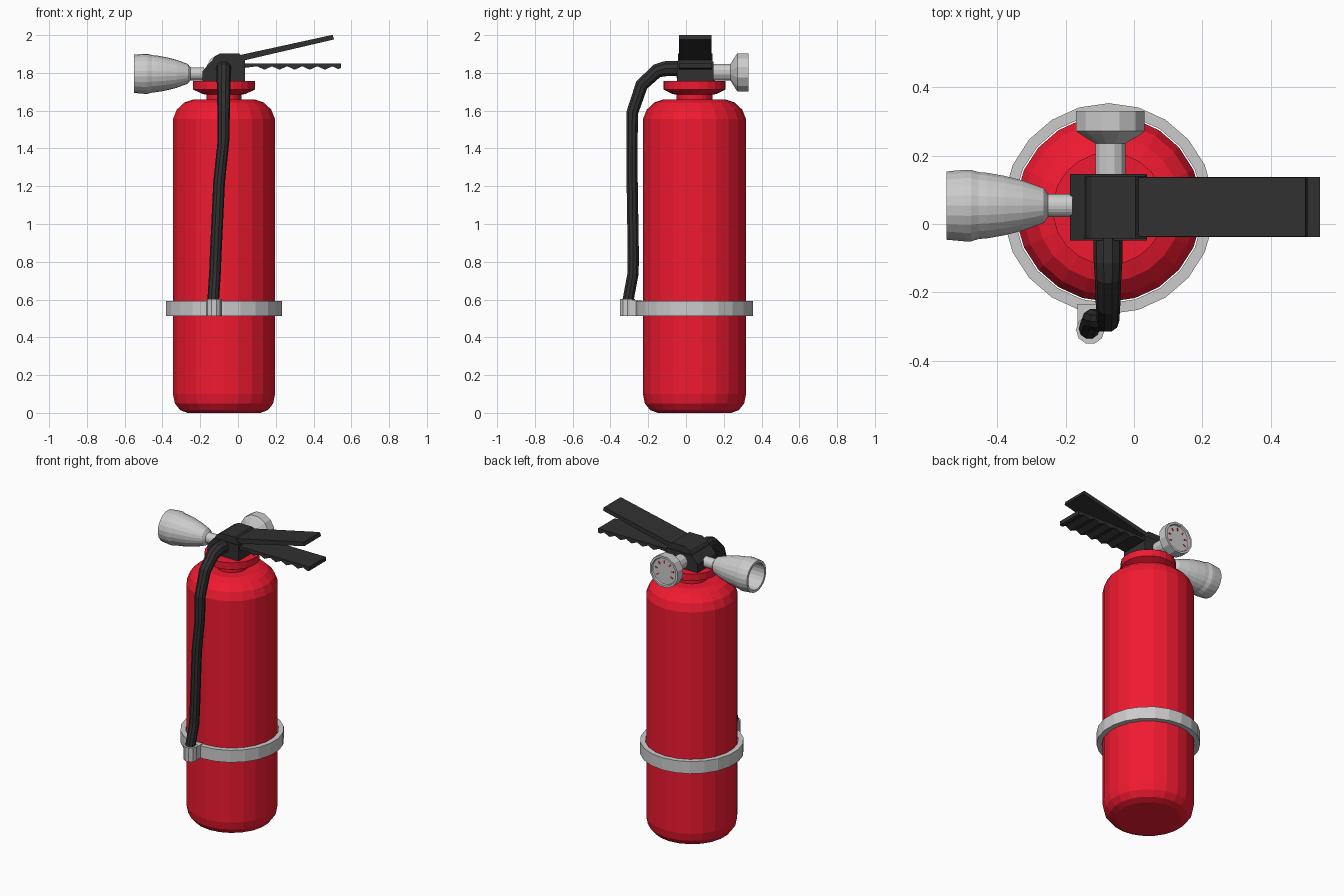
import bpy, bmesh, math
from mathutils import Vector, Matrix

if "Cube" in bpy.data.objects:
    bpy.data.objects.remove(bpy.data.objects["Cube"])


def material(name, color):
    m = bpy.data.materials.new(name)
    m.diffuse_color = color
    m.use_nodes = True
    m.node_tree.nodes["Principled BSDF"].inputs["Base Color"].default_value = m.diffuse_color
    return m


RED = material("red_paint", (0.87, 0.01, 0.03, 1))
BLACK = material("black_plastic", (0.03, 0.03, 0.03, 1))
CX, CY = -0.074, 0.045  # tank axis


def finish(bm, name, mat=None):
    bmesh.ops.recalc_face_normals(bm, faces=bm.faces)
    me = bpy.data.meshes.new(name)
    bm.to_mesh(me)
    bm.free()
    ob = bpy.data.objects.new(name, me)
    bpy.context.collection.objects.link(ob)
    if mat:
        me.materials.append(mat)
    return ob


def lathe(name, profile, segs, origin, axis=(0, 0, 1), mat=None, closed=False, phase=0.0):
    """Revolve (radius, height) points about an axis; open ends are capped."""
    rot = Vector((0, 0, 1)).rotation_difference(Vector(axis)).to_matrix()
    bm = bmesh.new()
    rings = []
    for r, h in profile:
        ring = []
        for i in range(segs):
            a = 2 * math.pi * i / segs + phase
            p = rot @ Vector((r * math.cos(a), r * math.sin(a), h))
            ring.append(bm.verts.new(p + Vector(origin)))
        rings.append(ring)
    pairs = list(zip(rings, rings[1:]))
    if closed:
        pairs.append((rings[-1], rings[0]))
    else:
        bm.faces.new(rings[0])
        bm.faces.new(rings[-1])
    for a, b in pairs:
        for i in range(segs):
            j = (i + 1) % segs
            bm.faces.new((a[i], a[j], b[j], b[i]))
    return finish(bm, name, mat)


def extrude_xz(name, outline, y0, y1, mat=None):
    """Extrude an x-z outline along y."""
    bm = bmesh.new()
    face = bm.faces.new([bm.verts.new((x, y0, z)) for x, z in outline])
    geo = bmesh.ops.extrude_face_region(bm, geom=[face])["geom"]
    verts = [g for g in geo if isinstance(g, bmesh.types.BMVert)]
    bmesh.ops.translate(bm, verts=verts, vec=(0, y1 - y0, 0))
    return finish(bm, name, mat)


# Tank with rounded base and shoulder, then the neck and collar
lathe("tank", [(0.195, 0), (0.235, 0.015), (0.263, 0.05), (0.273, 0.10),
               (0.273, 1.555), (0.253, 1.605), (0.213, 1.643), (0.162, 1.66)],
      22, (CX, CY, 0), mat=RED, phase=math.pi / 2)
lathe("neck_collar", [(0.094, 1.65), (0.094, 1.685), (0.115, 1.688), (0.165, 1.712),
                      (0.165, 1.757)],
      22, (CX, CY, 0), mat=RED, phase=math.pi / 2)

# Strap round the tank and the clip holding the hose end
lathe("strap", [(0.277, 0.512), (0.309, 0.512), (0.309, 0.592), (0.277, 0.592)],
      22, (CX, CY, 0), closed=True, phase=math.pi / 2)
lathe("hose_clip", [(0.042, 0.512), (0.042, 0.603)], 10, (-0.128, -0.31, 0))
extrude_xz("clip_bridge", [(-0.165, 0.512), (-0.09, 0.512), (-0.09, 0.597), (-0.165, 0.597)],
           -0.31, -0.235)

# Valve block
extrude_xz("valve_block", [(-0.187, 1.752), (0.038, 1.752), (0.038, 1.86), (-0.143, 1.86),
                           (-0.187, 1.81)], -0.048, 0.146, BLACK)
extrude_xz("valve_cap", [(-0.143, 1.855), (0.038, 1.855), (0.038, 1.87), (0.005, 1.903),
                         (-0.09, 1.903), (-0.125, 1.885)], -0.043, 0.14, BLACK)

# Squeeze lever, angled up
extrude_xz("squeeze_lever", [(0.0, 1.872), (0.04, 1.868), (0.508, 1.977), (0.502, 2.0),
                             (0.49, 1.999), (0.0, 1.892)], -0.037, 0.136, BLACK)

# Carry handle with finger grooves beneath
grooves = [(0.10 + 0.40 * i / 20, 1.826 + 0.009 * math.cos(2 * math.pi * i / 4))
           for i in range(21)]
extrude_xz("carry_handle", [(0.0, 1.822)] + grooves +
           [(0.53, 1.82), (0.545, 1.825), (0.545, 1.85), (0.0, 1.85)], -0.038, 0.137, BLACK)

# Hollow discharge nozzle pointing left
lathe("nozzle", [(0.034, 0.0), (0.034, 0.072), (0.052, 0.085), (0.074, 0.145), (0.088, 0.20),
                 (0.097, 0.25), (0.099, 0.275), (0.106, 0.298), (0.106, 0.315), (0.101, 0.37),
                 (0.085, 0.37), (0.085, 0.25), (0.05, 0.14)],
      22, (-0.18, 0.054, 1.795), axis=(-1, 0, 0))

# Pressure gauge at the back with a recessed dial
GAUGE = Vector((-0.069, 0.0, 1.803))
lathe("gauge", [(0.046, 0.13), (0.046, 0.236), (0.09, 0.262), (0.104, 0.272),
                (0.104, 0.331), (0.09, 0.331), (0.086, 0.321)],
      12, GAUGE, axis=(0, 1, 0), phase=math.pi / 12)

# Dial ticks in an arc
bm = bmesh.new()
for i in range(7):
    turn = Matrix.Rotation(math.radians(-120 + 40 * i), 4, 'Y')
    place = Matrix.Translation(GAUGE + Vector((0, 0.322, 0))) @ turn
    bmesh.ops.create_cube(bm, size=1, matrix=place @ Matrix.Translation((0, 0, 0.06))
                          @ Matrix.Diagonal((0.008, 0.004, 0.018, 1)))
finish(bm, "dial_ticks", RED)

# Hose from the valve down to the clip
path = [(-0.076, 0.0, 1.822, 0.042), (-0.076, -0.11, 1.822, 0.042), (-0.076, -0.155, 1.81, 0.039),
        (-0.076, -0.235, 1.735, 0.036), (-0.076, -0.284, 1.59, 0.033), (-0.077, -0.286, 1.44, 0.031),
        (-0.10, -0.285, 1.22, 0.031), (-0.118, -0.279, 0.84, 0.031), (-0.122, -0.28, 0.74, 0.031),
        (-0.131, -0.306, 0.60, 0.031), (-0.131, -0.308, 0.53, 0.031)]
cu = bpy.data.curves.new("hose", 'CURVE')
cu.dimensions = '3D'
cu.bevel_depth = 1.0
cu.bevel_resolution = 3
cu.use_fill_caps = True
sp = cu.splines.new('POLY')
sp.points.add(len(path) - 1)
for pt, (x, y, z, r) in zip(sp.points, path):
    pt.co = (x, y, z, 1)
    pt.radius = r
sp.use_smooth = False
cu.materials.append(BLACK)
bpy.context.collection.objects.link(bpy.data.objects.new("hose", cu))
